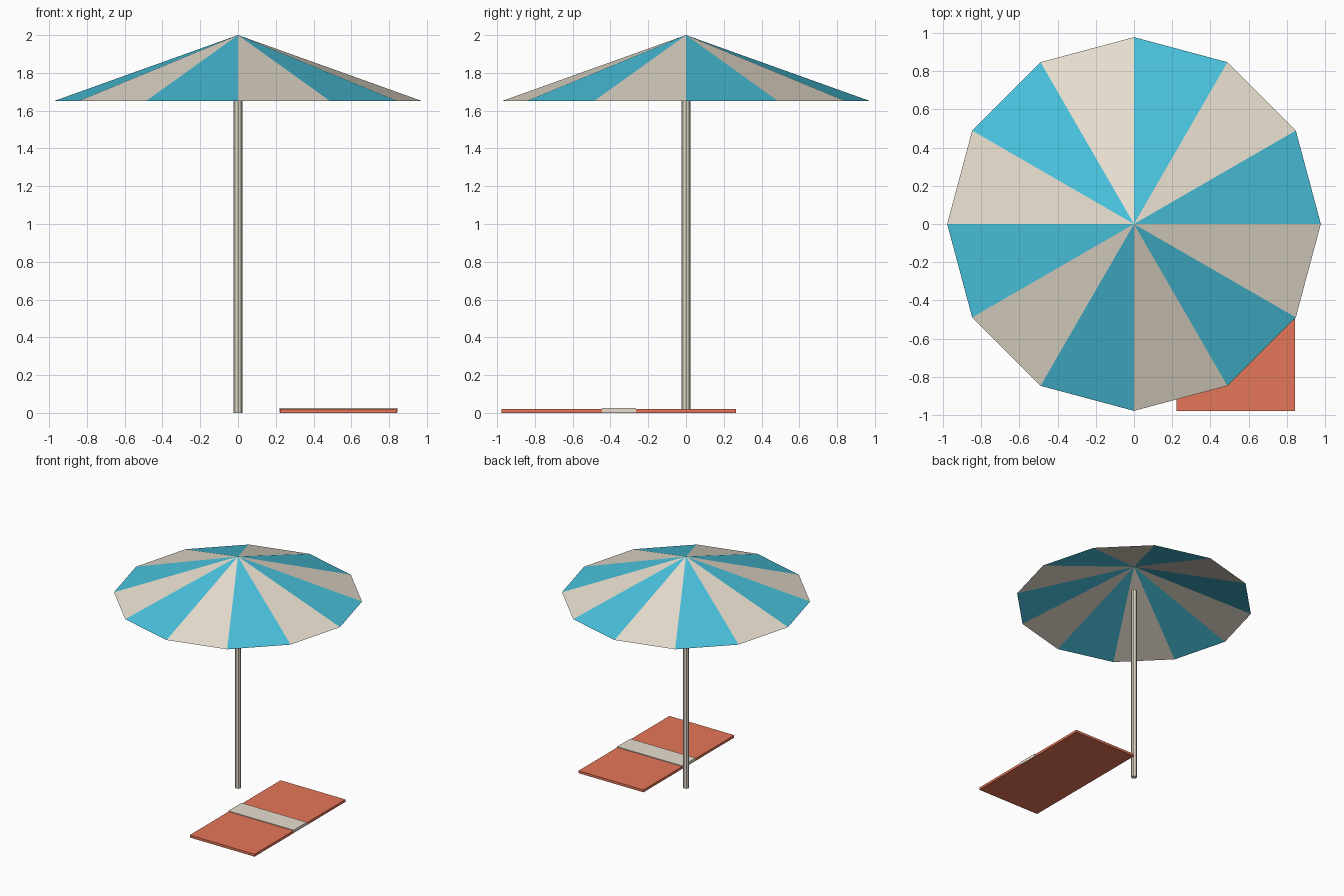
import bpy, bmesh, math
from mathutils import Matrix, Vector

cube = bpy.data.objects.get("Cube")
if cube:
    bpy.data.objects.remove(cube, do_unlink=True)


def linear(v):
    v /= 255
    return v / 12.92 if v < 0.04045 else ((v + 0.055) / 1.055) ** 2.4


def material(name, *rgb):
    colour = [linear(v) for v in rgb] + [1]
    mat = bpy.data.materials.new(name)
    mat.use_nodes = True
    mat.diffuse_color = colour
    mat.node_tree.nodes["Principled BSDF"].inputs["Base Color"].default_value = colour
    return mat


cream = material("cream", 231, 222, 206)
blue = material("sky blue", 73, 194, 221)
coral = material("coral", 230, 118, 89)


def make_object(name, bm, *mats):
    mesh = bpy.data.meshes.new(name)
    bm.to_mesh(mesh)
    bm.free()
    for mat in mats:
        mesh.materials.append(mat)
    obj = bpy.data.objects.new(name, mesh)
    bpy.context.collection.objects.link(obj)
    return obj


def cylinder(sides, r_bottom, r_top, bottom, top, caps):
    bm = bmesh.new()
    bmesh.ops.create_cone(bm, cap_ends=caps, segments=sides, radius1=r_bottom,
                          radius2=r_top, depth=top - bottom,
                          matrix=Matrix.Translation((0, 0, (bottom + top) / 2)))
    return bm


def box(name, low, high, mat):
    low, high = Vector(low), Vector(high)
    bm = bmesh.new()
    bmesh.ops.create_cube(bm, size=1, matrix=Matrix.Translation((low + high) / 2)
                          @ Matrix.Diagonal((*(high - low), 1)))
    return make_object(name, bm, mat)


# Canopy: open twelve-sided cone with alternating panels
bm = cylinder(12, 0.977, 0, 1.65, 2, False)
bmesh.ops.remove_doubles(bm, verts=bm.verts, dist=0.0001)
for face in bm.faces:
    centre = face.calc_center_median()
    sector = math.floor(math.atan2(centre.y, centre.x) / (math.pi / 6))
    face.material_index = sector % 2
make_object("canopy", bm, blue, cream)

# Pole, ending inside the canopy
make_object("pole", cylinder(8, 0.024, 0.024, 0, 1.77, True), cream)

# Beach towel with a raised stripe across it
box("towel", (0.222, -0.977, 0), (0.843, 0.265, 0.021), coral)
box("towel_stripe", (0.22, -0.445, 0.003), (0.845, -0.265, 0.027), cream)
